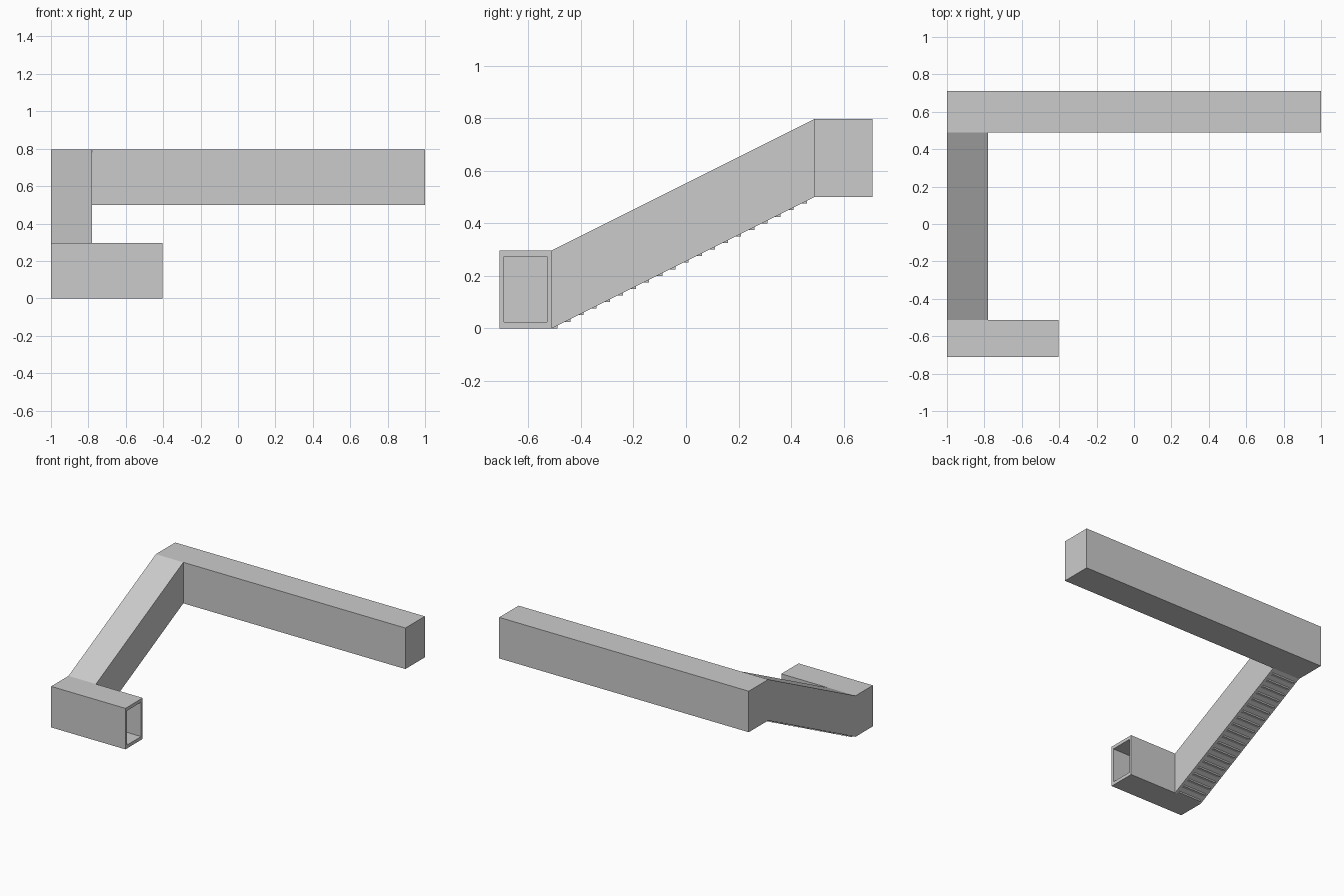
import bpy, bmesh

if "Cube" in bpy.data.objects:
    bpy.data.objects.remove(bpy.data.objects["Cube"])

RISE, HEIGHT = 0.5, 0.297


def duct(name, x0, x1, lower_end, upper_end, y0, y1, y2, y3, z, height):
    """U-shaped plan: level lower run, sloped middle run, level upper run."""
    bm = bmesh.new()
    plan = [(x0, y0, 0), (lower_end, y0, 0), (lower_end, y1, 0), (x1, y1, 0), (x0, y1, 0),
            (x0, y2, 1), (x1, y2, 1), (upper_end, y2, 1), (upper_end, y3, 1), (x0, y3, 1)]
    v = [bm.verts.new((x, y, z + RISE * level)) for x, y, level in plan]
    faces = [bm.faces.new([v[i] for i in ids])
             for ids in ((0, 1, 2, 3, 4), (4, 3, 6, 5), (5, 6, 7, 8, 9))]
    new = bmesh.ops.extrude_face_region(bm, geom=faces, use_keep_orig=True)
    top = [g for g in new["geom"] if isinstance(g, bmesh.types.BMVert)]
    bmesh.ops.translate(bm, verts=top, vec=(0, 0, height))
    bmesh.ops.recalc_face_normals(bm, faces=bm.faces[:])
    mesh = bpy.data.meshes.new(name)
    bm.to_mesh(mesh)
    bm.free()
    obj = bpy.data.objects.new(name, mesh)
    bpy.context.collection.objects.link(obj)
    return obj


def box(name, lo, hi):
    bpy.ops.mesh.primitive_cube_add(size=1, location=[(a + b) / 2 for a, b in zip(lo, hi)])
    obj = bpy.context.object
    obj.name = name
    obj.scale = [b - a for a, b in zip(lo, hi)]
    return obj


# Corridor walls, hollowed out and open only at the lower end
corridor = duct("corridor", -1, -0.78, -0.405, 1, -0.71, -0.512, 0.488, 0.71, 0, HEIGHT)
hollow = duct("hollow_cutter", -0.98, -0.80, -0.3, 0.98,
              -0.693, -0.53, 0.507, 0.69, 0.024, HEIGHT - 0.048)
hollow.hide_render = True
hollow.hide_viewport = True
cut = corridor.modifiers.new("hollow", "BOOLEAN")
cut.operation = "DIFFERENCE"
cut.solver = "EXACT"
cut.object = hollow

# Stair treads, whose corners poke through the sloped floor
for i in range(20):
    end, z = -0.49 + 0.05 * i, 0.025 * i
    box("stair_step", (-0.98, max(end - 0.05, -0.511), z), (-0.80, end, z + 0.05))
